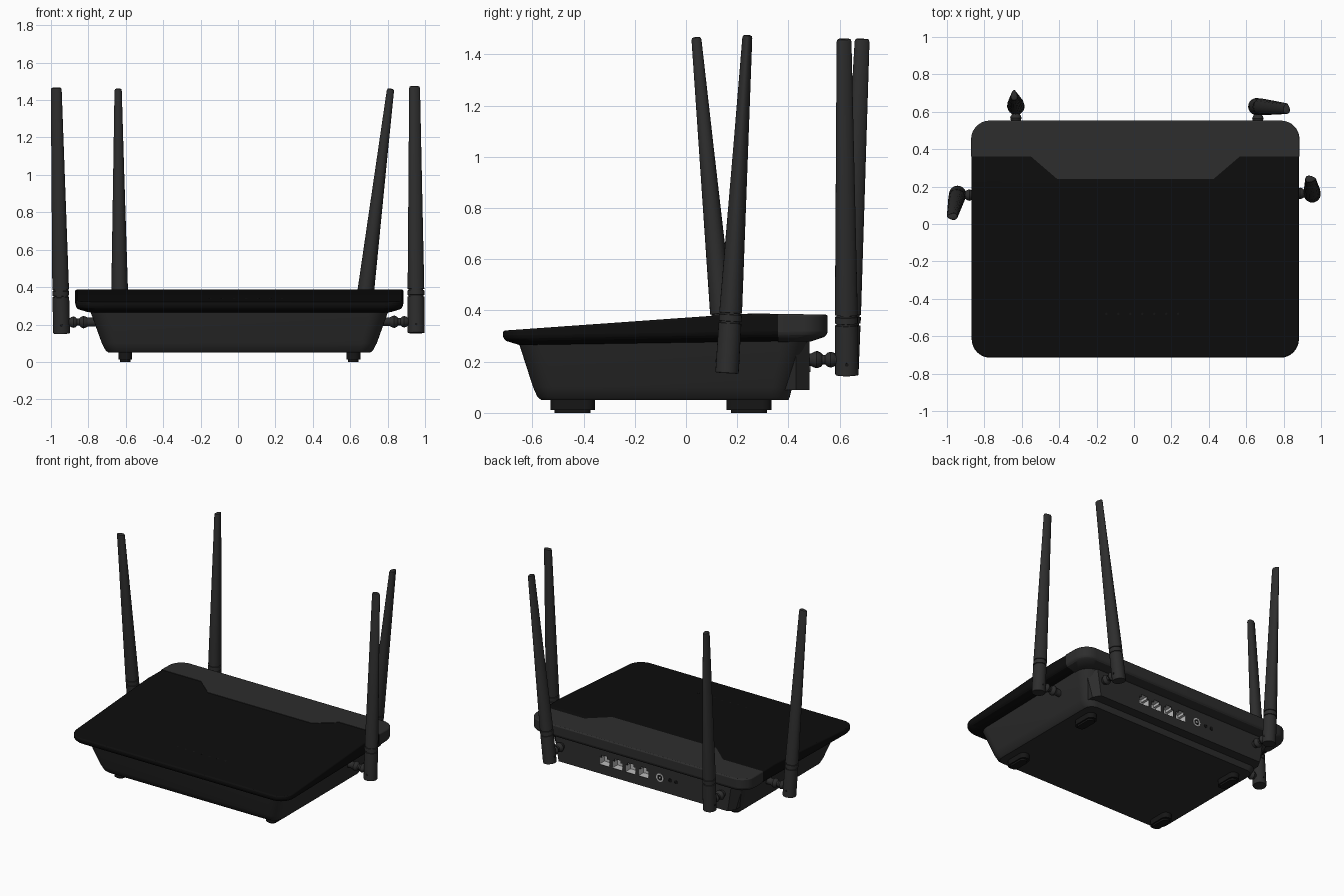
import bpy, bmesh, math
from mathutils import Vector

if "Cube" in bpy.data.objects:
    bpy.data.objects.remove(bpy.data.objects["Cube"])

CX = 0.007  # body centre line


def material(name, v):
    m = bpy.data.materials.new(name)
    m.diffuse_color = (v, v, v, 1)
    m.use_nodes = True
    m.node_tree.nodes["Principled BSDF"].inputs["Base Color"].default_value = m.diffuse_color
    return m


BLACK = material("gloss_black", 0.004)
DARK = material("dark_grey", 0.026)
RUBBER = material("rubber_black", 0.008)
LIGHT = material("light_grey", 0.5)


def make(name, bm, mat):
    bmesh.ops.recalc_face_normals(bm, faces=bm.faces[:])
    me = bpy.data.meshes.new(name)
    bm.to_mesh(me)
    bm.free()
    ob = bpy.data.objects.new(name, me)
    bpy.context.collection.objects.link(ob)
    me.materials.append(mat)
    return ob


def loft_bm(rings, start=True, end=True):
    bm = bmesh.new()
    vs = [[bm.verts.new(p) for p in r] for r in rings]
    n = len(rings[0])
    for a, b in zip(vs, vs[1:]):
        for i in range(n):
            j = (i + 1) % n
            bm.faces.new((a[i], a[j], b[j], b[i]))
    if start:
        bm.faces.new(vs[0][::-1])
    if end:
        bm.faces.new(vs[-1])
    return bm


def loft(name, rings, mat, **kw):
    return make(name, loft_bm(rings, **kw), mat)


def rrect(hx, y0, y1, r, z, tilt=0.0, cx=CX, n=8):
    pts = []
    corners = [(hx - r, y1 - r), (r - hx, y1 - r), (r - hx, y0 + r), (hx - r, y0 + r)]
    for q, (x, y) in enumerate(corners):
        for i in range(n + 1):
            a = (q + i / n) * math.pi / 2
            py = y + r * math.sin(a)
            pts.append(Vector((cx + x + r * math.cos(a), py, z + tilt * (py + 0.715))))
    return pts


def revolve(name, origin, axis, prof, mat, n=20, **kw):
    axis = Vector(axis).normalized()
    u = axis.orthogonal().normalized()
    v = axis.cross(u)
    rings = [[Vector(origin) + axis * d + (u * math.cos(k * math.tau / n)
              + v * math.sin(k * math.tau / n)) * r for k in range(n)] for d, r in prof]
    return loft(name, rings, mat, **kw)


def boolean(ob, cutter, op):
    m = ob.modifiers.new(op.lower(), 'BOOLEAN')
    m.operation, m.object, m.solver = op, cutter, 'EXACT'
    cutter.hide_render = True
    cutter.hide_set(True)


# Lower shell: tapered tub
loft("lower_shell", [rrect(0.70, -0.565, 0.40, 0.06, 0.05),
                     rrect(0.715, -0.58, 0.405, 0.07, 0.062),
                     rrect(0.735, -0.597, 0.415, 0.08, 0.10),
                     rrect(0.80, -0.655, 0.475, 0.10, 0.28)], DARK)


# Wedge-shaped top cover, cut by two sloping planes
def cover(name, grow, mat):
    def ring(inset, z, tilt):
        i = inset - grow
        return rrect(0.875 - i, -0.715 + i, 0.55 - i, 0.10 - inset * 0.3, z - grow, tilt)
    bm = loft_bm([ring(0.065, 0.264, 0.015), ring(0.012, 0.281, 0.015),
                  ring(0, 0.295, 0.015), ring(0, 0.5, 0)])
    for no in ((0, -0.071, 1), (0, 0.015, 1)):
        bmesh.ops.bisect_plane(bm, geom=bm.verts[:] + bm.edges[:] + bm.faces[:],
                               plane_co=(0, 0.2, 0.386 + grow), plane_no=no, clear_outer=True)
        bmesh.ops.holes_fill(bm, edges=[e for e in bm.edges if e.is_boundary])
    ob = make(name, bm, mat)
    b = ob.modifiers.new("bevel", 'BEVEL')
    b.width, b.segments, b.limit_method, b.angle_limit = 0.008, 2, 'ANGLE', math.radians(35)
    return ob


cover("top_cover", 0, BLACK)

# Grey rear strip with stepped front edge
strip = cover("rear_strip", 0.003, DARK)
outline = [(-1, 0.36), (-0.55, 0.36), (-0.41, 0.24), (0.425, 0.24), (0.565, 0.36), (1, 0.36), (1, 0.8), (-1, 0.8)]
cut = loft("strip_cutter", [[Vector((x, y, z)) for x, y in outline] for z in (0.2, 0.6)], DARK)
boolean(strip, cut, 'INTERSECT')

# Status lights
for i in range(7):
    revolve("status_light", (-0.148 + i * 0.064, -0.48, 0.334), (0, -0.071, 1),
            [(0, 0.006), (0.004, 0.006)], RUBBER, n=12)

# Feet: rounded pads in two steps
for x in (-0.61, 0.61):
    for y in (-0.443, 0.246):
        loft("foot", [rrect(hx, y - hy, y + hy, hx * 0.95, z, cx=CX + x)
                      for hx, hy, z in ((0.028, 0.07, 0), (0.028, 0.07, 0.012),
                                        (0.037, 0.087, 0.012), (0.037, 0.087, 0.06))], RUBBER)

# Rear port panel with slanted ends
panel = loft("port_panel", [[Vector((CX + s * w, y, z)) for s, w, z in
                             ((-1, w0, 0.09), (1, w0, 0.09), (1, w1, 0.285), (-1, w1, 0.285))]
                            for y, w0, w1 in ((0.34, 0.71, 0.77), (0.43, 0.71, 0.77), (0.483, 0.68, 0.71))], DARK)

# Network sockets: keyed openings with light liners
KEY = [(-1, -0.9), (1, -0.9), (1, 0.5), (0.55, 0.5), (0.55, 1), (-0.55, 1), (-0.55, 0.5), (-1, 0.5)]


def key_prism(name, x, s, y0, y1, **kw):
    return loft(name, [[Vector((x + a * s, y, 0.19 + b * s * 0.9)) for a, b in KEY]
                       for y in (y0, y1)], LIGHT, **kw)


for i in range(4):
    x = 0.318 - i * 0.105
    boolean(panel, key_prism("socket_cutter", x, 0.041, 0.42, 0.6), 'DIFFERENCE')
    boolean(bpy.data.objects["lower_shell"], key_prism("shell_cutter", x, 0.043, 0.41, 0.6), 'DIFFERENCE')
    liner = key_prism("socket_liner", x, 0.0405, 0.425, 0.481, end=False)
    liner.data.flip_normals()

# Power jack and small buttons
revolve("power_jack", (-0.13, 0.475, 0.19), (0, 1, 0),
        [(0, 0.03), (0.012, 0.03), (0.012, 0.02), (0.003, 0.02)], LIGHT)
revolve("jack_well", (-0.13, 0.47, 0.19), (0, 1, 0), [(0, 0.0195), (0.014, 0.0195)], RUBBER)
revolve("jack_pin", (-0.13, 0.475, 0.19), (0, 1, 0), [(0, 0.007), (0.012, 0.007)], LIGHT)
for x in (-0.21, -0.258):
    revolve("button", (x, 0.478, 0.19), (0, 1, 0), [(0, 0.013), (0.009, 0.013), (0.009, 0.008), (0.007, 0.008)],
            RUBBER, n=16)


# Antennas: round barrel, two grooves, tapered flat blade; jointed by a ball hinge
def antenna(name, base, tip, out):
    base, tip, out = Vector(base), Vector(tip), Vector(out)
    axis = (tip - base).normalized()
    L = (tip - base).length
    wide = (out - axis * out.dot(axis)).normalized()
    thin = axis.cross(wide)
    secs = [(0, 0.043, 0.043), (0.004, 0.0455, 0.0455)]
    for g in (0.195, 0.228):
        secs += [(g, 0.0445, 0.0445), (g + 0.001, 0.039, 0.039), (g + 0.007, 0.039, 0.039), (g + 0.008, 0.0445, 0.0445)]
    secs += [(L - 0.012, 0.029, 0.0185), (L - 0.003, 0.026, 0.016), (L, 0.019, 0.011)]
    rings = []
    for t, a, b in secs:
        k = 0.35 * max(0, (t - 0.24) / (L - 0.24))
        rings.append([base + axis * t + wide * a * math.cos(i * math.tau / 24)
                      + thin * b * math.sin(i * math.tau / 24) * (1 - k * math.cos(i * math.tau / 24))
                      for i in range(24)])
    loft(name, rings, DARK)
    pivot = base + axis * 0.06
    revolve(name + "_hinge", pivot, -out,
            [(0.02, 0.02), (0.044, 0.021), (0.052, 0.027), (0.064, 0.031), (0.076, 0.027), (0.084, 0.019),
             (0.096, 0.019), (0.104, 0.028), (0.118, 0.034), (0.132, 0.029), (0.14, 0.024), (0.19, 0.024)], DARK)
    for s in (-1, 1):
        side = thin * s
        revolve(name + "_pin", base + axis * 0.045 + side * 0.04, side,
                [(0, 0.007), (0.007, 0.007)], RUBBER, n=12)


antenna("left_antenna", (-0.943, 0.16, 0.153), (-0.972, 0.04, 1.467), (-1, 0, 0))
antenna("right_antenna", (0.953, 0.16, 0.155), (0.944, 0.24, 1.475), (1, 0, 0))
antenna("rear_left_antenna", (-0.631, 0.628, 0.148), (-0.641, 0.688, 1.461), (0, 1, 0))
antenna("rear_right_antenna", (0.655, 0.628, 0.148), (0.816, 0.617, 1.461), (0, 1, 0))

# Smooth shading with sharp edges kept
for ob in bpy.context.scene.objects:
    if not ob.hide_render:
        ob.select_set(True)
        bpy.context.view_layer.objects.active = ob
bpy.ops.object.shade_smooth_by_angle(angle=math.radians(30))
